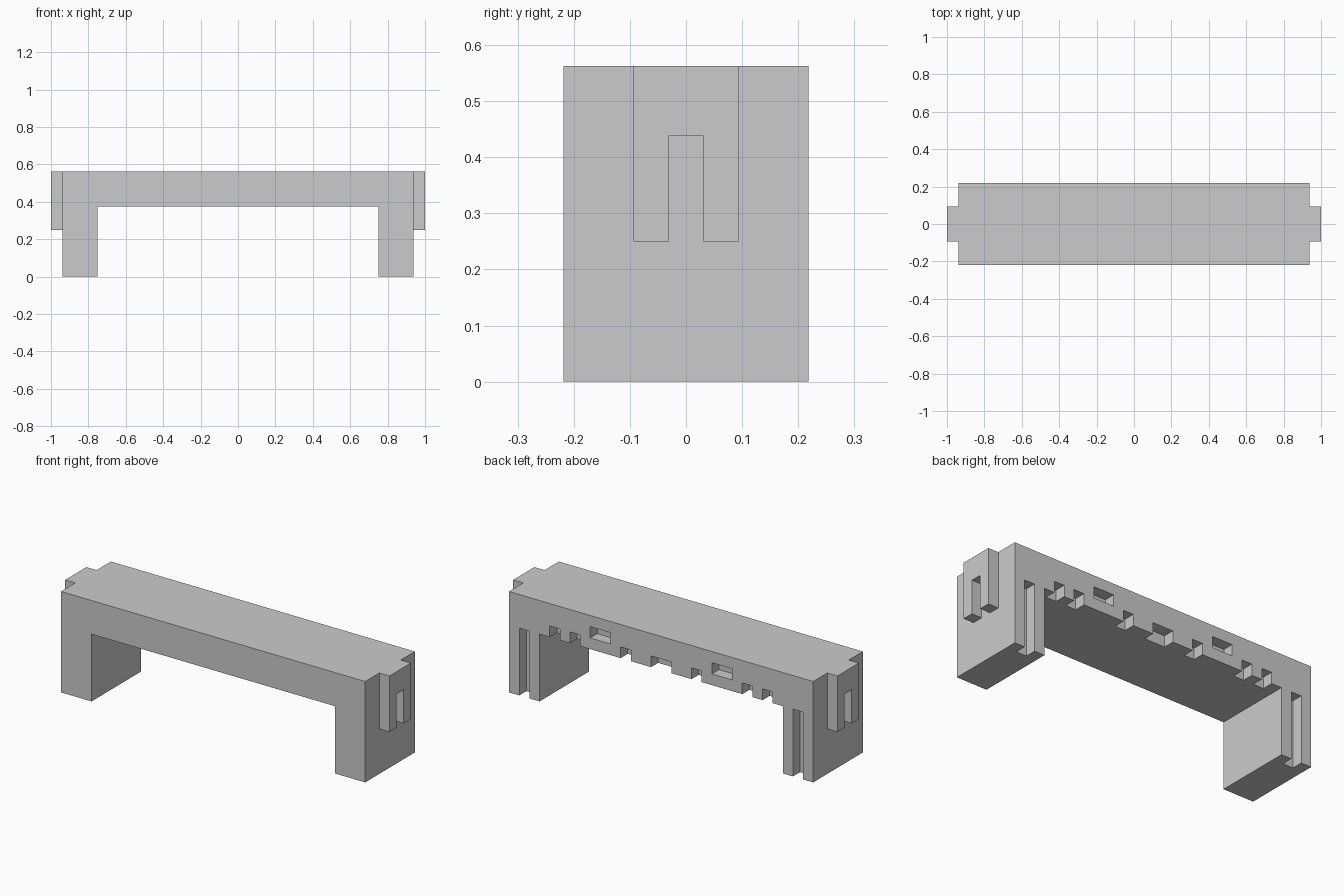
import bpy, bmesh
from mathutils import Vector

if "Cube" in bpy.data.objects:
    bpy.data.objects.remove(bpy.data.objects["Cube"])

U = 1 / 16  # grid unit of the design


def finish(name, bm):
    bmesh.ops.recalc_face_normals(bm, faces=bm.faces)
    mesh = bpy.data.meshes.new(name)
    bm.to_mesh(mesh)
    bm.free()
    obj = bpy.data.objects.new(name, mesh)
    bpy.context.collection.objects.link(obj)
    return obj


def extrude(name, points, offset):
    """Extrude a closed outline (grid units) along an offset."""
    bm = bmesh.new()
    face = bm.faces.new([bm.verts.new(Vector(p) * U) for p in points])
    geo = bmesh.ops.extrude_face_region(bm, geom=[face])["geom"]
    moved = [g for g in geo if isinstance(g, bmesh.types.BMVert)]
    bmesh.ops.translate(bm, verts=moved, vec=Vector(offset) * U)
    return finish(name, bm)


def add_box(bm, lo, hi):
    lo, hi = Vector(lo) * U, Vector(hi) * U
    verts = bmesh.ops.create_cube(bm, size=1)["verts"]
    for v in verts:
        v.co = (lo + hi) / 2 + v.co * (hi - lo)


# Body: beam on two legs, one arch-shaped profile
arch = [(-15, 0), (-12, 0), (-12, 6), (12, 6), (12, 0), (15, 0), (15, 9), (-15, 9)]
body = extrude("body", [(x, -3.5, z) for x, z in arch], (0, 7, 0))

# Recesses in the back face, mirrored left and right: (x0, x1, z0, z1)
recesses = [
    (13, 14, -1, 6),   # leg groove
    (10, 11, 5, 7),    # small lower notches
    (8, 9, 5, 7),
    (3, 4, 5, 7),
    (5, 7, 7, 8),      # closed pocket
]
bm = bmesh.new()
for x0, x1, z0, z1 in recesses:
    add_box(bm, (x0, 2.5, z0), (x1, 4.5, z1))
    add_box(bm, (-x1, 2.5, z0), (-x0, 4.5, z1))
add_box(bm, (-1, 2.5, 5), (1, 4.5, 7))  # wide centre notch
cutter = finish("recess_cutter", bm)
cutter.hide_render = True

cut = body.modifiers.new("recesses", "BOOLEAN")
cut.operation = "DIFFERENCE"
cut.solver = "EXACT"
cut.object = cutter
bpy.context.view_layer.objects.active = body
bpy.ops.object.modifier_apply(modifier=cut.name)
bpy.data.objects.remove(cutter)

# End brackets: upside-down U on each end face
bracket = [(-1.5, 4), (-0.5, 4), (-0.5, 7), (0.5, 7), (0.5, 4), (1.5, 4), (1.5, 9), (-1.5, 9)]
for side, name in ((1, "right_bracket"), (-1, "left_bracket")):
    extrude(name, [(15 * side, y, z) for y, z in bracket], (side, 0, 0))
